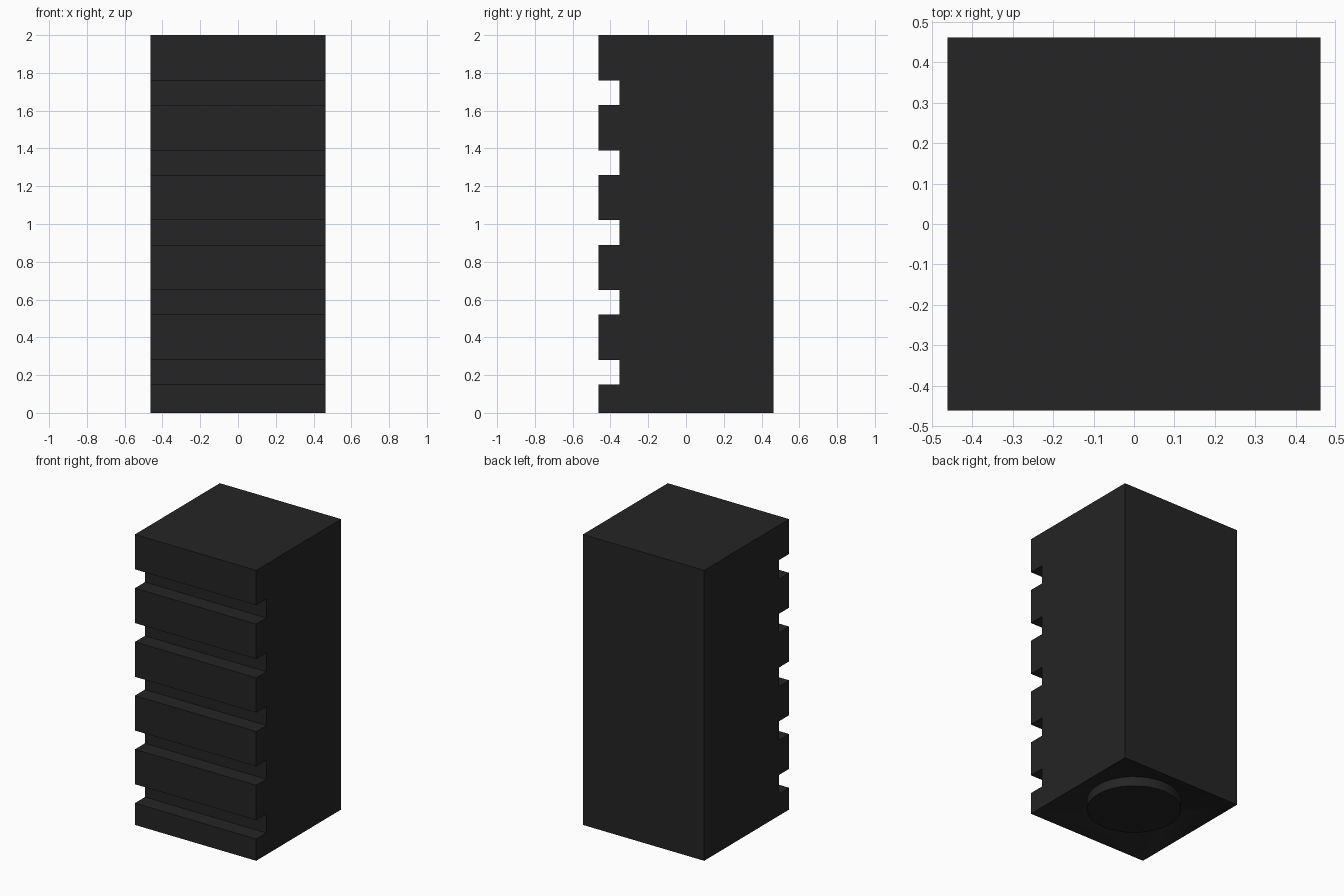
import bpy, bmesh
from math import cos, sin, pi

if "Cube" in bpy.data.objects:
    bpy.data.objects.remove(bpy.data.objects["Cube"])

HALF, TOP, DEPTH = 0.462, 2.0, 0.11
STUD_R, RECESS, SEG = 0.297, 0.066, 32

# Side profile (y, z): a tall block with five grooves in the front
profile = [(HALF, 0), (HALF, TOP), (-HALF, TOP)]
for i in reversed(range(5)):
    z = 0.15 + i * 0.37
    profile += [(-HALF, z + 0.13), (-HALF + DEPTH, z + 0.13),
                (-HALF + DEPTH, z), (-HALF, z)]
profile.append((-HALF, 0))

bm = bmesh.new()
left = [bm.verts.new((-HALF, y, z)) for y, z in profile]
right = [bm.verts.new((HALF, y, z)) for y, z in profile]
bm.faces.new(left)
bm.faces.new(right[::-1])
for i in range(len(profile) - 1):
    bm.faces.new((left[i], left[i + 1], right[i + 1], right[i]))

# Dished underside running from the square edge to a round stud
corners = [right[0], left[0], left[-1], right[-1]]


def ring(z):
    return [bm.verts.new((STUD_R * cos(2 * pi * i / SEG),
                          STUD_R * sin(2 * pi * i / SEG), z)) for i in range(SEG)]


base, cap = ring(RECESS), ring(0)
q = SEG // 4
for k, corner in enumerate(corners):
    for i in range(k * q, (k + 1) * q):
        bm.faces.new((corner, base[i], base[(i + 1) % SEG]))
    bm.faces.new((corner, base[((k + 1) * q) % SEG], corners[(k + 1) % 4]))

# Stud wall and cap
for i in range(SEG):
    j = (i + 1) % SEG
    bm.faces.new((base[i], base[j], cap[j], cap[i]))
bm.faces.new(cap)
bmesh.ops.recalc_face_normals(bm, faces=bm.faces)

mesh = bpy.data.meshes.new("grooved_block")
bm.to_mesh(mesh)
bm.free()
block = bpy.data.objects.new("grooved_block", mesh)
bpy.context.collection.objects.link(block)

black = bpy.data.materials.new("black")
black.diffuse_color = (0.018, 0.018, 0.018, 1)
black.use_nodes = True
black.node_tree.nodes["Principled BSDF"].inputs["Base Color"].default_value = black.diffuse_color
mesh.materials.append(black)

bpy.context.view_layer.objects.active = block
block.select_set(True)
bpy.ops.object.shade_smooth_by_angle()
